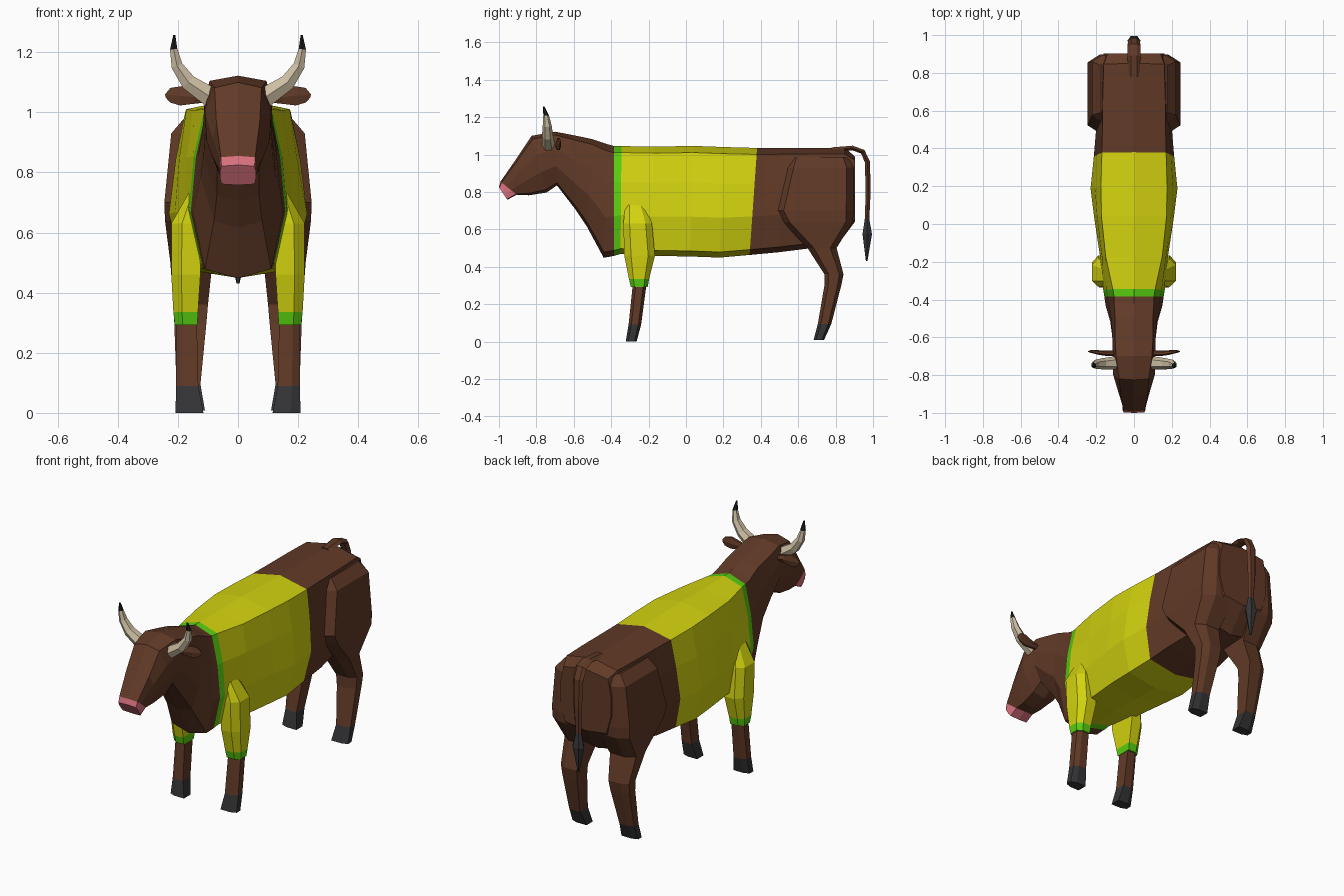
import bpy, bmesh
from mathutils import Vector

if "Cube" in bpy.data.objects:
    bpy.data.objects.remove(bpy.data.objects["Cube"])


def material(name, rgb):
    m = bpy.data.materials.new(name)
    m.diffuse_color = (*rgb, 1)
    m.use_nodes = True
    m.node_tree.nodes["Principled BSDF"].inputs["Base Color"].default_value = m.diffuse_color
    return m


BROWN = material("brown_hide", (.12, .042, .02))
YELLOW = material("yellow_cloth", (.65, .65, .005))
GREEN = material("green_trim", (.1, .62, .005))
PINK = material("pink_muzzle", (.7, .17, .21))
HORN = material("horn", (.62, .52, .37))
DARK = material("dark_hoof", (.035, .035, .038))
BLACK = material("black_tip", (.012, .012, .012))


def loft(name, rings, mat, start=True, end=True, mirror=False):
    """Bridge a list of point rings, optionally capped and mirrored in x."""
    bm = bmesh.new()
    vs = [[bm.verts.new(p) for p in r] for r in rings]
    n = len(vs[0])
    for a, b in zip(vs, vs[1:]):
        for i in range(n):
            j = (i + 1) % n
            bm.faces.new((a[i], a[j], b[j], b[i]))
    if start:
        bm.faces.new(vs[0])
    if end:
        bm.faces.new(vs[-1])
    bmesh.ops.recalc_face_normals(bm, faces=bm.faces)
    me = bpy.data.meshes.new(name)
    bm.to_mesh(me)
    bm.free()
    me.materials.append(mat)
    ob = bpy.data.objects.new(name, me)
    bpy.context.collection.objects.link(ob)
    if mirror:
        ob.modifiers.new("Mirror", 'MIRROR').use_mirror_merge = False
    return ob


def section(yt, zt, yb, zb, *widths):
    """Ten-sided body section from top point to bottom point."""
    side = [(w, yt + (yb - yt) * t, zt + (zb - zt) * t)
            for t, w in zip((.06, .33, .64, .95), widths)]
    return ([(0, yt, zt)] + side + [(0, yb, zb)]
            + [(-x, y, z) for x, y, z in reversed(side)])


def leg_ring(z, y0, y1, x0, x1, cy=.22):
    """Six-sided horizontal leg section with bevelled outer corners."""
    cx, c = (x1 - x0) * .35, (y1 - y0) * cy
    return [(x0, y0, z), (x0, y1, z), (x1 - cx, y1, z),
            (x1, y1 - c, z), (x1, y0 + c, z), (x1 - cx, y0, z)]


def tube_rings(path, axis):
    """Hexagonal rings along a path of (x, y, z, radius on axis, other radius)."""
    pts = [Vector(p[:3]) for p in path]
    u = Vector(axis)
    rings = []
    for i, p in enumerate(path):
        t = pts[min(i + 1, len(pts) - 1)] - pts[max(i - 1, 0)]
        v = t.cross(u).normalized()
        rings.append([pts[i] + u * p[3] * a + v * p[4] * b for a, b in
                      ((1, 0), (.5, .87), (-.5, .87), (-1, 0), (-.5, -.87), (.5, -.87))])
    return rings


# Body sections shared by neighbouring parts
nose = section(-.992, .855, -.905, .785, .057, .06, .06, .055)
collar_front = section(-.385, 1.045, -.385, .458, .105, .14, .157, .117)
collar_back = section(-.345, 1.045, -.35, .468, .112, .147, .163, .122)
waist = section(.38, 1.035, .34, .463, .17, .195, .213, .175)

# Muzzle, head and neck
loft("muzzle", [nose, section(-1, .825, -.955, .758, .055, .06, .06, .055)],
     PINK, start=False)
loft("head_and_neck", [
    nose,
    section(-.905, .98, -.84, .782, .072, .085, .085, .06),
    section(-.825, 1.1, -.745, .797, .078, .11, .105, .07),
    section(-.70, 1.122, -.69, .835, .095, .112, .11, .07),
    section(-.61, 1.105, -.59, .705, .1, .115, .115, .07),
    section(-.50, 1.082, -.53, .615, .1, .12, .125, .08),
    section(-.42, 1.055, -.44, .448, .105, .133, .15, .11),
    collar_front], BROWN, start=False, end=False)

# Shirt
loft("shirt_collar", [collar_front, collar_back], GREEN, start=False, end=False)
loft("shirt_body", [
    collar_back,
    section(-.17, 1.042, -.17, .458, .15, .17, .18, .155),
    section(.04, 1.046, .02, .455, .172, .195, .21, .175),
    section(.2, 1.04, .18, .449, .175, .207, .23, .185),
    waist], YELLOW, start=False, end=False)

# Hindquarters
loft("hindquarters", [
    waist,
    section(.52, 1.035, .5, .478, .167, .185, .2, .17),
    section(.7, 1.035, .66, .498, .165, .185, .19, .15),
    section(.85, 1.035, .8, .503, .16, .18, .19, .13),
    section(.903, .99, .903, .64, .14, .16, .16, .13)], BROWN, start=False)

# Front legs: sleeve, cuff, shin, hoof
cuff_top = leg_ring(.335, -.305, -.197, .133, .215)
cuff_low = leg_ring(.292, -.295, -.205, .135, .21)
front_ankle = leg_ring(.09, -.307, -.24, .132, .206)
loft("sleeve", [leg_ring(.73, -.325, -.22, .13, .165),
                leg_ring(.63, -.335, -.182, .12, .222),
                leg_ring(.46, -.33, -.166, .125, .222), cuff_top],
     YELLOW, end=False, mirror=True)
loft("sleeve_cuff", [cuff_top, cuff_low], GREEN, start=False, mirror=True)
loft("front_leg", [leg_ring(.3, -.285, -.212, .137, .205), front_ankle],
     BROWN, end=False, mirror=True)
loft("front_hoof", [front_ankle, leg_ring(.0, -.322, -.264, .115, .208)],
     DARK, start=False, mirror=True)

# Hind legs: thigh, shin, hoof
hind_ankle = leg_ring(.095, .705, .777, .125, .205)
loft("hind_leg", [leg_ring(.985, .56, .87, .08, .175, .1),
                  leg_ring(.93, .54, .895, .07, .222, .1),
                  leg_ring(.7, .48, .898, .06, .245, .1),
                  leg_ring(.64, .515, .892, .06, .243, .1),
                  leg_ring(.5, .65, .805, .085, .225),
                  leg_ring(.36, .74, .842, .1, .215),
                  leg_ring(.3, .74, .83, .105, .212), hind_ankle],
     BROWN, end=False, mirror=True)
loft("hind_hoof", [hind_ankle, leg_ring(.008, .682, .738, .11, .207)],
     DARK, start=False, mirror=True)

# Horns with dark tips
horn = tube_rings([(.09, -.735, 1.05, .036, .038), (.165, -.74, 1.1, .03, .03),
                   (.203, -.742, 1.155, .024, .022), (.214, -.748, 1.21, .015, .014),
                   (.212, -.76, 1.257, .004, .004)], (0, 1, 0))
loft("horn", horn[:4], HORN, end=False, mirror=True)
loft("horn_tip", horn[3:], BLACK, start=False, mirror=True)

# Ears
loft("ear", tube_rings([(.09, -.685, 1.045, .014, .012), (.145, -.685, 1.05, .014, .025),
                        (.19, -.68, 1.055, .012, .037), (.225, -.675, 1.057, .008, .028),
                        (.242, -.675, 1.055, .003, .006)], (0, 1, 0)), BROWN, mirror=True)

# Tail and tuft
tail = tube_rings([(0, .78, 1.025, .03, .015), (0, .89, 1.035, .034, .014),
                   (0, .945, 1.015, .034, .015), (0, .97, .96, .032, .016),
                   (0, .974, .8, .026, .015), (0, .968, .655, .018, .014),
                   (0, .969, .575, .036, .029), (0, .966, .43, .005, .005)], (1, 0, 0))
loft("tail", tail[:6], BROWN, end=False)
loft("tail_tuft", tail[5:], DARK, start=False)
